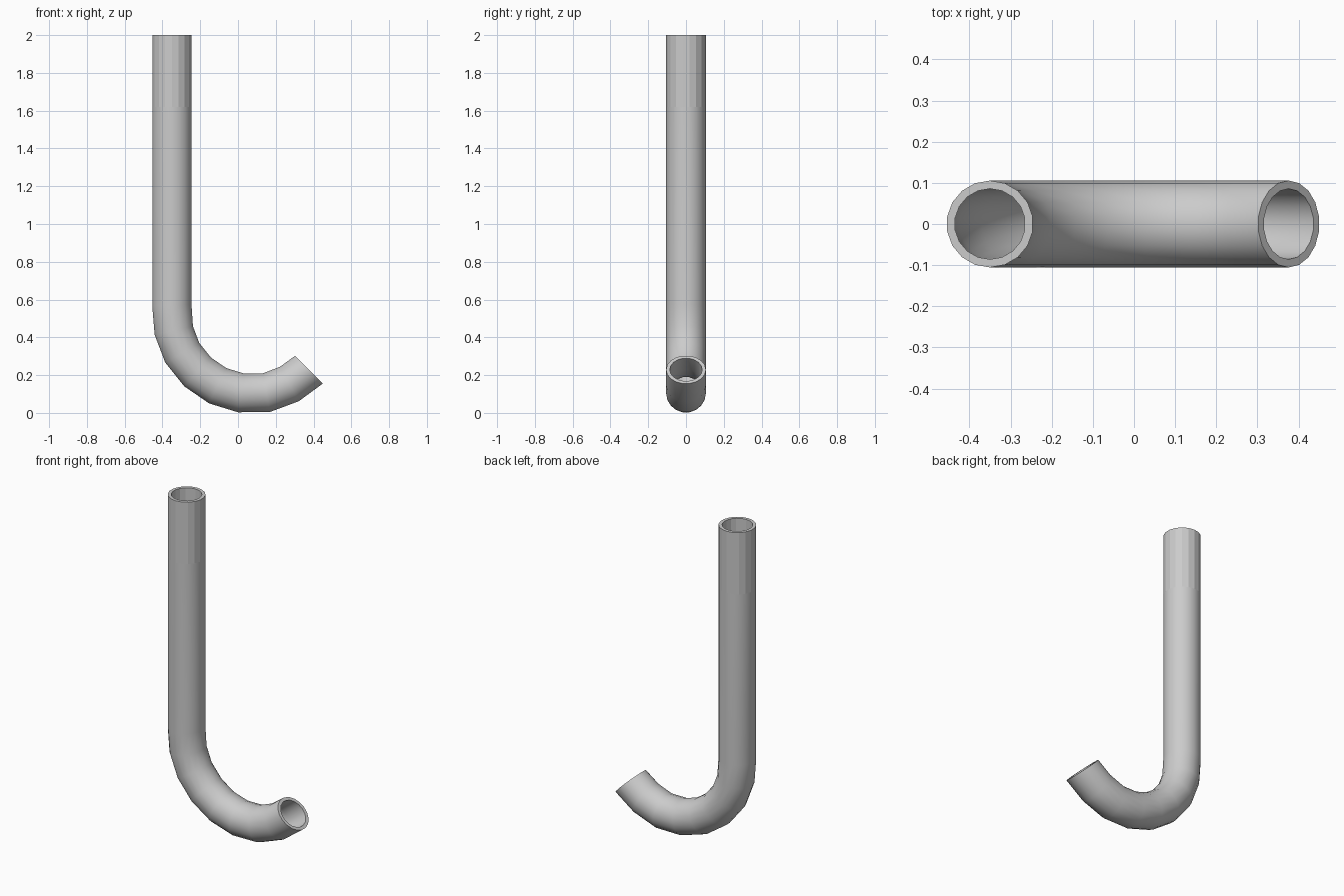
import bpy, bmesh, math
from mathutils import Vector

if "Cube" in bpy.data.objects:
    bpy.data.objects.remove(bpy.data.objects["Cube"])

SIDES, R_OUT, R_IN = 18, 0.1055, 0.0858

# Centre line in the XZ plane: straight shaft, then the hooked bend
path = [(-0.35, 2.0), (-0.35, 1.62), (-0.35, 0.57), (-0.34, 0.436),
        (-0.295, 0.318), (-0.214, 0.217), (-0.108, 0.144), (0.015, 0.106),
        (0.15, 0.107), (0.272, 0.153), (0.376, 0.229)]
pts = [Vector((x, 0, z)) for x, z in path]
end_dir = Vector((1, 0, 1)).normalized()

bm = bmesh.new()


def ring(i, radius):
    """Circle of vertices square to the path at point i."""
    if i == 0:
        t = Vector((0, 0, -1))
    elif i == len(pts) - 1:
        t = end_dir
    else:
        t = ((pts[i] - pts[i - 1]).normalized()
             + (pts[i + 1] - pts[i]).normalized()).normalized()
    side = Vector((0, 1, 0)).cross(t)
    out = []
    for k in range(SIDES):
        a = 2 * math.pi * (k + 0.5) / SIDES
        out.append(bm.verts.new(pts[i] + radius * (math.cos(a) * side
                                + math.sin(a) * Vector((0, 1, 0)))))
    return out


def bridge(a, b, smooth):
    for k in range(SIDES):
        n = (k + 1) % SIDES
        f = bm.faces.new((a[k], a[n], b[n], b[k]))
        f.smooth = smooth


# Outer and inner walls; the top section is flat shaded
outer = [ring(i, R_OUT) for i in range(len(pts))]
inner = [ring(i, R_IN) for i in range(len(pts))]
for wall in (outer, inner):
    for i in range(len(pts) - 1):
        bridge(wall[i], wall[i + 1], i > 0)

# Annular rims at both ends
for i in (0, -1):
    bridge(outer[i], inner[i], False)
bmesh.ops.recalc_face_normals(bm, faces=bm.faces)

# Crisp edges around the rims
for e in bm.edges:
    if len(e.link_faces) == 2 and e.calc_face_angle() > math.radians(40):
        e.smooth = False

mesh = bpy.data.meshes.new("bent_pipe")
bm.to_mesh(mesh)
bm.free()
bpy.context.collection.objects.link(bpy.data.objects.new("bent_pipe", mesh))
